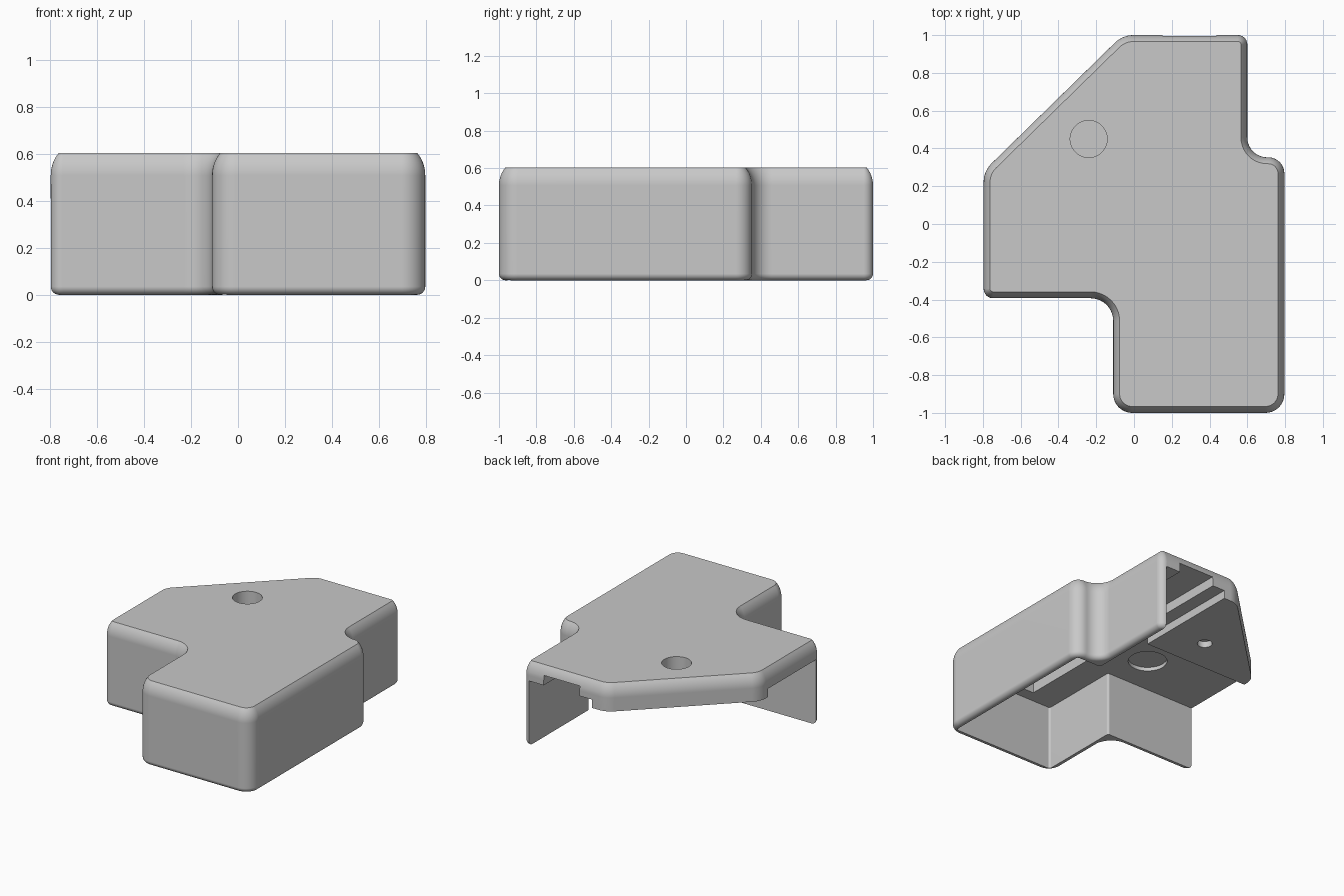
import bpy, bmesh, math
from mathutils import Vector

if "Cube" in bpy.data.objects:
    bpy.data.objects.remove(bpy.data.objects["Cube"], do_unlink=True)

HEIGHT = 0.603
CEILING = 0.47
SLAB = 0.41


def outline(corners, inset=0, steps=10):
    """Counterclockwise outline with rounded corners, moved inward by inset."""
    pts, n = [], len(corners)
    for i, (x, y, r) in enumerate(corners):
        p = Vector((x, y))
        if r == 0:
            pts.append(p)
            continue
        e1 = (p - Vector(corners[i - 1][:2])).normalized()
        e2 = (Vector(corners[(i + 1) % n][:2]) - p).normalized()
        n1, n2 = Vector((-e1.y, e1.x)), Vector((-e2.y, e2.x))
        turn = math.atan2(e1.x * e2.y - e1.y * e2.x, e1.dot(e2))
        side = 1 if turn > 0 else -1
        center = p + (n1 + n2) / (1 + n1.dot(n2)) * r * side
        a1 = math.atan2(n1.y, n1.x)
        for k in range(steps + 1):
            a = a1 + turn * k / steps
            pts.append(center - (side * r - inset) * Vector((math.cos(a), math.sin(a))))
    return pts


def loft(name, rings):
    """Closed solid through a stack of (points, z) rings."""
    bm = bmesh.new()
    loops = [[bm.verts.new((p[0], p[1], z)) for p in pts] for pts, z in rings]
    n = len(loops[0])
    for low, high in zip(loops, loops[1:]):
        for i in range(n):
            j = (i + 1) % n
            bm.faces.new((low[i], low[j], high[j], high[i]))
    bm.faces.new(loops[0][::-1])
    bm.faces.new(loops[-1])
    bmesh.ops.recalc_face_normals(bm, faces=bm.faces)
    mesh = bpy.data.meshes.new(name)
    bm.to_mesh(mesh)
    bm.free()
    obj = bpy.data.objects.new(name, mesh)
    bpy.context.collection.objects.link(obj)
    return obj


def box(name, x0, x1, y0, y1, z0, z1):
    pts = [(x0, y0), (x1, y0), (x1, y1), (x0, y1)]
    return loft(name, [(pts, z0), (pts, z1)])


def drum(name, x, y, r, z0, z1, sides=48):
    angles = [math.tau * i / sides for i in range(sides)]
    pts = [(x + r * math.cos(a), y + r * math.sin(a)) for a in angles]
    return loft(name, [(pts, z0), (pts, z1)])


# Outer body: rounded lower rim and softly crowned upper edge
body = [(-.796, -.393, .05), (-.11, -.393, .12), (-.11, -1, .1), (.796, -1, .1),
        (.796, .353, .085), (.6, .353, .105), (.6, 1, .05), (-.06, 1, .14), (-.796, .28, .14)]
rim, crown, crown_height = 0.035, 0.15, 0.095
profile = []
for k in range(7):
    a = math.pi / 2 * k / 6
    profile.append((rim * (1 - math.sin(a)), rim * (1 - math.cos(a))))
for k in range(8):
    h = crown_height * k / 7
    profile.append((crown - math.sqrt(crown ** 2 - h ** 2), HEIGHT - crown_height + h))
cover = loft("cover", [(outline(body, d), z) for d, z in profile])

# Cavity: open at the back, the slanted side and the right side
inner = [(-1, -.348, 0), (-.065, -.348, .015), (-.065, -.955, .015), (.751, -.955, .015),
         (.751, .308, .015), (.555, .308, .015), (.555, 1.2, 0),
         (.05, 1.2, 0), (.05, .2, 0), (-1, .2, 0)]
cavity = outline(inner, steps=4)
cutters = [
    loft("cavity_cutter", [(cavity, -.1), (cavity, CEILING)]),
    box("slab_cutter", -1, .3, 0, 1.3, -.15, SLAB),
    box("groove_cutter", .15, .437, -.87, 1.25, .2, .54),
    # Screw hole from both sides, with a thin web left between
    drum("screw_head_cutter", -.24, .45, .098, .465, .8),
    drum("screw_hole_cutter", -.24, .45, .05, .2, .455),
    drum("round_recess_cutter", -.165, -.055, .13, .3, .497),
]
bpy.context.view_layer.objects.active = cover
for cutter in cutters:
    cutter.hide_render = True
    mod = cover.modifiers.new(cutter.name, "BOOLEAN")
    mod.operation = "DIFFERENCE"
    mod.solver = "EXACT"
    mod.object = cutter
    bpy.ops.object.modifier_apply(modifier=mod.name)
    bpy.data.objects.remove(cutter, do_unlink=True)

# Grey plastic
grey = bpy.data.materials.new("grey_plastic")
grey.use_nodes = True
color = (.58, .58, .58, 1)
grey.diffuse_color = color
grey.node_tree.nodes["Principled BSDF"].inputs["Base Color"].default_value = color
cover.data.materials.clear()
cover.data.materials.append(grey)

# Smooth rounds while the large faces stay flat
bpy.ops.object.select_all(action="DESELECT")
cover.select_set(True)
bpy.ops.object.shade_smooth_by_angle(angle=math.radians(25))
flat = cover.modifiers.new("flat_faces", "WEIGHTED_NORMAL")
flat.keep_sharp = True
